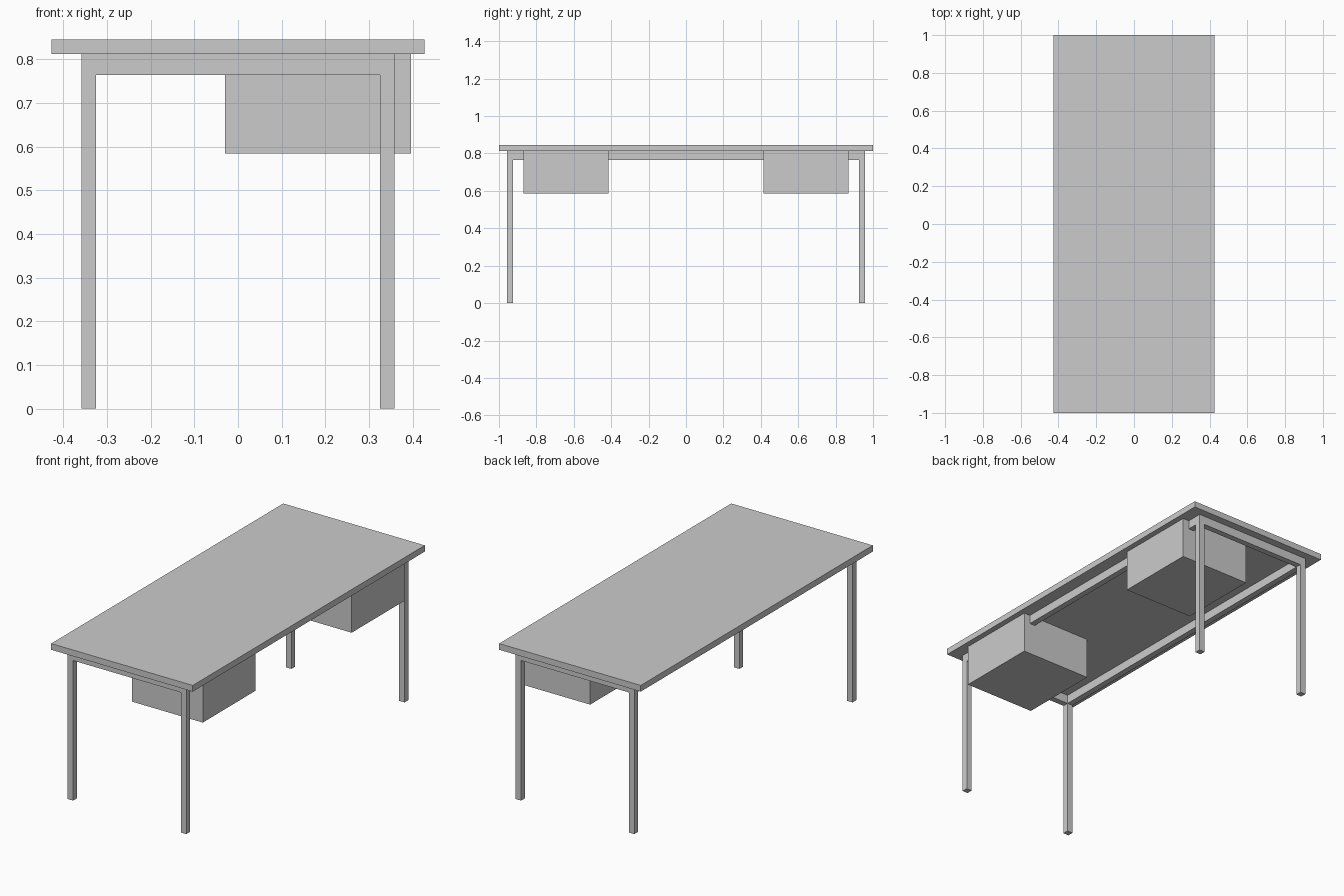
import bpy

if "Cube" in bpy.data.objects:
    bpy.data.objects.remove(bpy.data.objects["Cube"])


def box(name, x0, x1, y0, y1, z0, z1):
    bpy.ops.mesh.primitive_cube_add(
        size=1, location=((x0 + x1) / 2, (y0 + y1) / 2, (z0 + z1) / 2))
    ob = bpy.context.object
    ob.name = name
    ob.scale = (x1 - x0, y1 - y0, z1 - z0)
    bpy.ops.object.transform_apply(location=False, rotation=False, scale=True)
    return ob


TOP, UNDER, RAIL = 0.846, 0.812, 0.764   # heights
LX, LY, T = 0.358, 0.957, 0.033          # frame half sizes, bar thickness

# Table top
box("table_top", -0.427, 0.427, -1, 1, UNDER, TOP)

# Square legs
for sx, side in ((-1, "left"), (1, "right")):
    for sy, end in ((-1, "front"), (1, "back")):
        cx, cy = sx * (LX - T / 2), sy * (LY - T / 2)
        box(f"{end}_{side}_leg", cx - T / 2, cx + T / 2,
            cy - T / 2, cy + T / 2, 0, UNDER)

# Long rails between the legs
for sx, side in ((-1, "left"), (1, "right")):
    cx = sx * (LX - T / 2)
    box(f"{side}_rail", cx - T / 2, cx + T / 2, -LY + T, LY - T, RAIL, UNDER)

# Short rails and hanging drawer boxes at each end
for sy, end in ((-1, "front"), (1, "back")):
    cy = sy * (LY - T / 2)
    box(f"{end}_rail", -LX + T, LX - T, cy - T / 2, cy + T / 2, RAIL, UNDER)
    y0, y1 = sorted((sy * 0.414, sy * 0.869))
    box(f"{end}_drawer", -0.03, 0.396, y0, y1, 0.585, UNDER)
